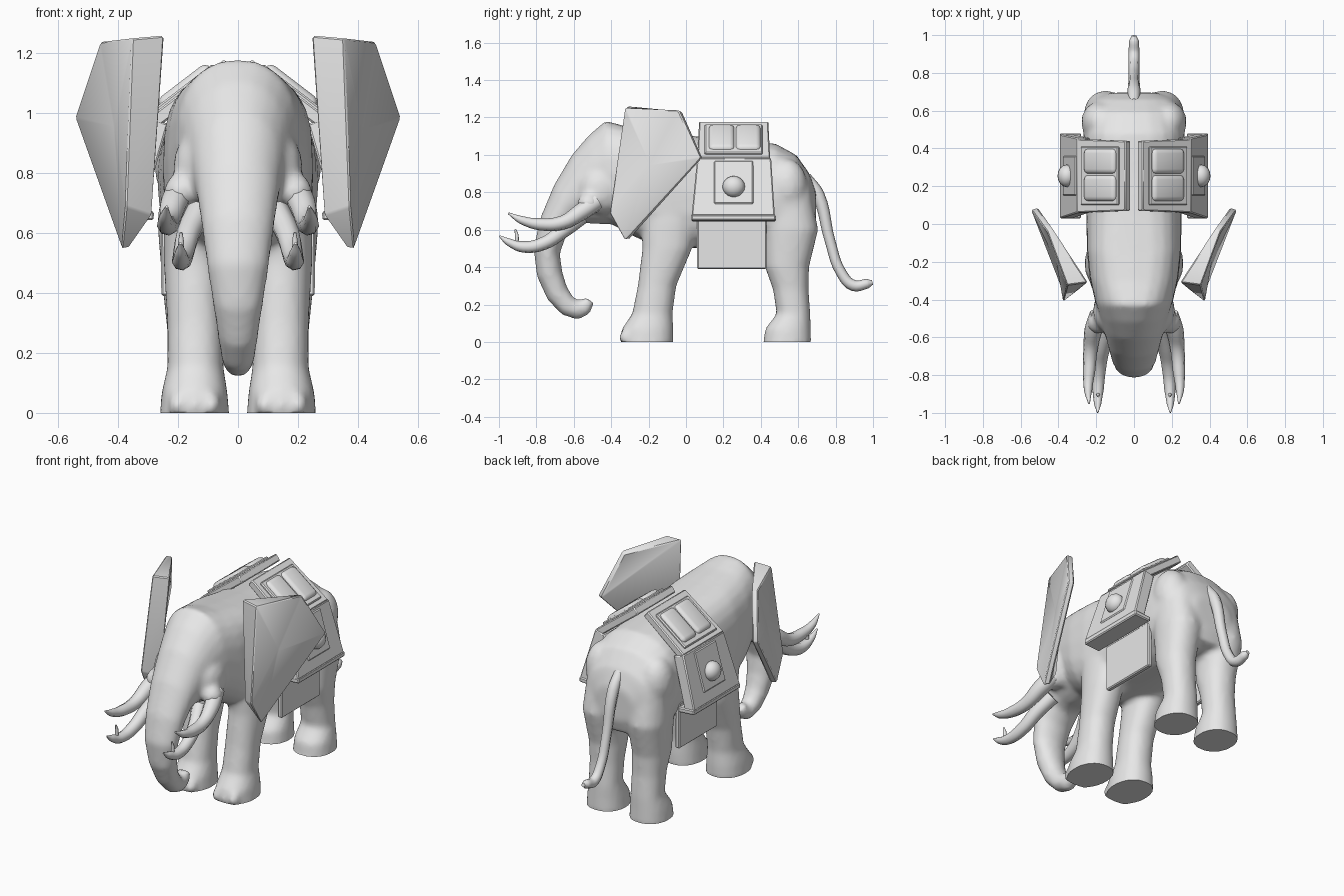
import bpy, bmesh, math
from mathutils import Vector

if "Cube" in bpy.data.objects:
    bpy.data.objects.remove(bpy.data.objects["Cube"])

grey = bpy.data.materials.new("plain_grey")
grey.diffuse_color = (0.8, 0.8, 0.8, 1)
grey.use_nodes = True
grey.node_tree.nodes["Principled BSDF"].inputs["Base Color"].default_value = grey.diffuse_color


def finish(ob, angle=35):
    bpy.ops.object.select_all(action='DESELECT')
    ob.select_set(True)
    bpy.context.view_layer.objects.active = ob
    bpy.ops.object.shade_smooth_by_angle(angle=math.radians(angle))


def new_object(name, bm, bevel=0.0, angle=35, segments=1):
    bmesh.ops.recalc_face_normals(bm, faces=bm.faces[:])
    if bevel:
        bmesh.ops.bevel(bm, geom=bm.edges[:], offset=bevel, segments=segments, affect='EDGES', profile=0.5)
    me = bpy.data.meshes.new(name)
    bm.to_mesh(me)
    bm.free()
    me.materials.append(grey)
    ob = bpy.data.objects.new(name, me)
    bpy.context.collection.objects.link(ob)
    finish(ob, angle)
    return ob


def loft(bm, rings):
    loops = [[bm.verts.new(p) for p in r] for r in rings]
    n = len(loops[0])
    for a, b in zip(loops, loops[1:]):
        for i in range(n):
            j = (i + 1) % n
            bm.faces.new((a[i], a[j], b[j], b[i]))
    bm.faces.new(loops[0])
    bm.faces.new(loops[-1])


def ring(c, u, v, n=24, e=0.78):
    c, u, v = Vector(c), Vector(u), Vector(v)
    out = []
    for i in range(n):
        a = 2 * math.pi * i / n
        ca, sa = math.cos(a), math.sin(a)
        out.append(c + u * math.copysign(abs(ca) ** e, ca) + v * math.copysign(abs(sa) ** e, sa))
    return out


def ball(bm, loc, size):
    r = bmesh.ops.create_uvsphere(bm, u_segments=16, v_segments=10, radius=1)
    for v in r['verts']:
        v.co = Vector(loc) + Vector(v.co[i] * size[i] for i in range(3))


def tube(name, pts):
    cu = bpy.data.curves.new(name, 'CURVE')
    cu.dimensions = '3D'
    cu.bevel_depth, cu.bevel_resolution, cu.resolution_u = 1.0, 2, 5
    cu.use_fill_caps = True
    sp = cu.splines.new('BEZIER')
    sp.bezier_points.add(len(pts) - 1)
    for bp, (x, y, z, r) in zip(sp.bezier_points, pts):
        bp.co, bp.radius = (x, y, z), r
        bp.handle_left_type = bp.handle_right_type = 'AUTO'
    cu.materials.append(grey)
    ob = bpy.data.objects.new(name, cu)
    bpy.context.collection.objects.link(ob)
    bpy.ops.object.select_all(action='DESELECT')
    ob.select_set(True)
    bpy.context.view_layer.objects.active = ob
    bpy.ops.object.convert(target='MESH')
    finish(bpy.context.view_layer.objects.active, 50)


def slab(name, s, p, q, thick, yp, yq, bevel=0.006, segments=1):
    """Plate whose outer face runs from p to q in x,z, with a y range at each end."""
    d = Vector((q[0] - p[0], q[1] - p[1])).normalized()
    nx, nz = d.y * thick, -d.x * thick
    bm = bmesh.new()
    rings = []
    for (x, z), (y0, y1) in ((p, yp), (q, yq)):
        rings.append([(s * x, y0, z), (s * x, y1, z),
                      (s * (x + nx), y1, z + nz), (s * (x + nx), y0, z + nz)])
    loft(bm, rings)
    return new_object(name, bm, bevel, segments=segments)


# body, head and trunk: top y,z / bottom y,z / half width / roundness
sections = [
    (.695, .80, .695, .60, .12, .9), (.66, .90, .67, .52, .21, .85), (.59, 1.0, .58, .50, .26, .85),
    (.48, 1.06, .46, .50, .27, .8), (.25, 1.08, .25, .50, .262, .78), (.05, 1.10, .05, .50, .252, .72),
    (-.15, 1.125, -.13, .50, .25, .64), (-.30, 1.148, -.27, .56, .235, .72),
    (-.43, 1.182, -.40, .63, .205, .88), (-.52, 1.105, -.48, .63, .178, .92),
    (-.61, 1.0, -.54, .635, .155, .96), (-.705, .84, -.59, .63, .137, 1),
    (-.78, .66, -.64, .57, .12, 1), (-.815, .50, -.675, .47, .103, 1),
    (-.797, .35, -.66, .37, .083, .95), (-.74, .225, -.635, .29, .067, .95), (-.662, .145, -.60, .235, .057, .95),
    (-.58, .118, -.565, .22, .048, .95), (-.517, .148, -.545, .235, .043, .95), (-.49, .205, -.545, .247, .036, 1)]
bm = bmesh.new()
loft(bm, [ring((0, (a + c) / 2, (b + d) / 2), (0, (a - c) / 2, (b - d) / 2), (w, 0, 0), e=e)
          for a, b, c, d, w, e in sections])

# legs: z, centre y, half depth, centre x, half width
front_leg = [(-.03, -.21, .142, .145, .118), (.07, -.205, .138, .145, .11), (.15, -.18, .108, .142, .094),
             (.30, -.155, .103, .143, .093), (.50, -.10, .133, .148, .10), (.65, -.09, .15, .143, .105),
             (.85, -.10, .13, .13, .10)]
back_leg = [(-.03, .54, .13, .145, .118), (.07, .545, .122, .145, .11), (.15, .575, .09, .142, .094),
            (.28, .56, .095, .143, .094), (.40, .54, .118, .147, .103), (.60, .56, .147, .15, .117),
            (.85, .52, .14, .14, .115)]
for s in (1, -1):
    for leg in (front_leg, back_leg):
        loft(bm, [ring((s * cx, cy, z), (rx, 0, 0), (0, ry, 0), e=.9) for z, cy, ry, cx, rx in leg])
    # hips, cheeks and tusk sockets
    ball(bm, (s * .18, .54, .83), (.10, .11, .15))
    ball(bm, (s * .145, -.46, .81), (.072, .11, .125))
    ball(bm, (s * .188, -.52, .74), (.06, .062, .06))
    # toes
    for tx in (.09, .145, .20):
        ball(bm, (s * tx, -.315, .025), (.032, .042, .047))
body = new_object("body", bm)
mod = body.modifiers.new("merge", 'REMESH')
mod.mode, mod.voxel_size = 'VOXEL', 0.016
bpy.ops.object.modifier_apply(modifier="merge")
mod = body.modifiers.new("soften", 'SMOOTH')
mod.factor, mod.iterations = 0.5, 5
bpy.ops.object.modifier_apply(modifier="soften")
for v in body.data.vertices:
    v.co.z = max(v.co.z, 0)
finish(body, 60)

# tail
tube("tail", [(0, .64, .88, .03), (0, .705, .79, .034), (0, .77, .54, .028), (0, .83, .37, .028),
              (0, .895, .302, .03), (0, .97, .312, .026), (0, .997, .318, .012)])

for s, side in ((1, "right"), (-1, "left")):
    # ear: wedge plate, thick at the front rim, thin at the rear
    outer = [(.355, -.325, 1.25), (.46, -.04, 1.24), (.545, .075, .985), (.388, -.33, .545), (.375, -.41, .69)]
    inner = [(.245, -.31, 1.26), (.435, -.02, 1.23), (.512, .088, .985), (.365, -.30, .55), (.285, -.34, .66)]
    bm = bmesh.new()
    o, i = ([bm.verts.new((s * x, y, z)) for x, y, z in pts] for pts in (outer, inner))
    mid = bm.verts.new((s * .412, -.20, .95))
    for k in range(5):
        j = (k + 1) % 5
        bm.faces.new((o[k], o[j], i[j], i[k]))
        bm.faces.new((o[k], o[j], mid))
    bm.faces.new((i[0], i[1], i[2]))
    bm.faces.new((i[0], i[2], i[3], i[4]))
    new_object(side + "_ear", bm, bevel=.006, angle=40)

    # two tusks per side
    tube(side + "_outer_tusk", [(s * .185, -.48, .75, .05), (s * .215, -.56, .695, .047),
                                (s * .23, -.66, .638, .038), (s * .238, -.78, .629, .033),
                                (s * .243, -.88, .652, .022), (s * .238, -.95, .688, .005)])
    tube(side + "_inner_tusk", [(s * .13, -.56, .67, .045), (s * .165, -.65, .60, .041),
                                (s * .183, -.76, .527, .036), (s * .19, -.87, .508, .031),
                                (s * .192, -.95, .535, .02), (s * .192, -.997, .566, .005)])
    # small spike on the inner tusk
    tube(side + "_tusk_spike", [(s * .19, -.905, .52, .01), (s * .19, -.905, .57, .01),
                                (s * .19, -.913, .602, .005)])

    # saddle: top pad, side panel, hanging skirt
    slab(side + "_saddle_pad", s, (.045, 1.18), (.30, .985), .045, (.07, .44), (.06, .45))
    slab(side + "_pad_cushion", s, (.085, 1.165), (.285, 1.012), .03, (.10, .41), (.10, .41))
    slab(side + "_side_panel", s, (.30, .985), (.39, .675), .07, (.06, .455), (.03, .475))
    slab(side + "_panel_hem", s, (.39, .68), (.392, .65), .11, (.03, .48), (.03, .48))
    slab(side + "_panel_inset", s, (.31, .97), (.378, .74), .02, (.15, .36), (.15, .36))
    slab(side + "_skirt", s, (.258, .67), (.256, .39), .03, (.06, .43), (.06, .43))

    # soft pillows on the pad and round knob on the panel
    for n, (y0, y1) in enumerate(((.12, .26), (.265, .40))):
        slab(side + "_pillow_%d" % (n + 1), s, (.105, 1.172), (.275, 1.042), .055,
             (y0, y1), (y0, y1), bevel=.026, segments=3)
    bm = bmesh.new()
    ball(bm, (s * .355, .255, .83), (.05, .06, .057))
    new_object(side + "_knob", bm)
